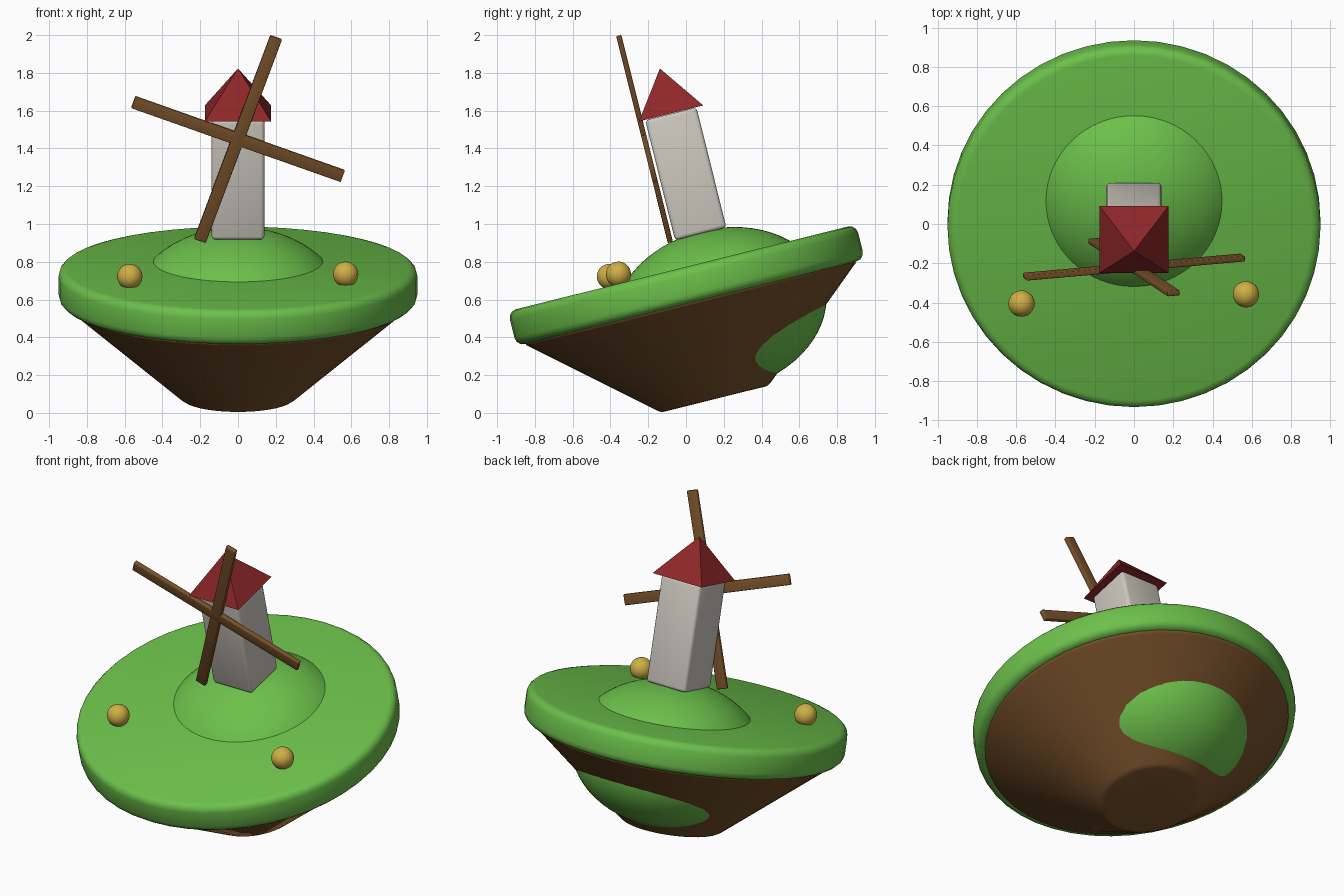
import bpy, bmesh, math
from mathutils import Matrix, Vector

if "Cube" in bpy.data.objects:
    bpy.data.objects.remove(bpy.data.objects["Cube"])

# The whole island leans forward; parts are modelled upright, then tilted
TILT = Matrix.Rotation(math.radians(14), 4, 'X')
ISLAND_Y = 0.165   # axis of the floating island
MILL_Y = 0.307     # axis of the hill and mill


def material(name, rgb):
    m = bpy.data.materials.new(name)
    m.diffuse_color = (*rgb, 1)
    m.use_nodes = True
    m.node_tree.nodes["Principled BSDF"].inputs["Base Color"].default_value = m.diffuse_color
    return m


GREEN = material("grass_green", (0.15, 0.53, 0.07))
BROWN = material("earth_brown", (0.19, 0.083, 0.023))
WHITE = material("wall_white", (0.62, 0.59, 0.53))
RED = material("roof_red", (0.27, 0.02, 0.022))
GOLD = material("gold", (0.62, 0.43, 0.06))


def finish(bm, name, mat, smooth=True):
    bmesh.ops.recalc_face_normals(bm, faces=bm.faces)
    me = bpy.data.meshes.new(name)
    bm.to_mesh(me)
    bm.free()
    me.materials.append(mat)
    ob = bpy.data.objects.new(name, me)
    bpy.context.collection.objects.link(ob)
    ob.matrix_world = TILT
    if smooth:
        bpy.ops.object.select_all(action='DESELECT')
        ob.select_set(True)
        bpy.context.view_layer.objects.active = ob
        bpy.ops.object.shade_smooth_by_angle(angle=math.radians(38))
    return ob


def lathe(name, profile, mat, sides=48):
    bm = bmesh.new()
    vs = [bm.verts.new((r, 0, z)) for r, z in profile]
    es = [bm.edges.new(p) for p in zip(vs, vs[1:])]
    bmesh.ops.spin(bm, geom=vs + es, cent=(0, 0, 0), axis=(0, 0, 1),
                   angle=math.tau, steps=sides)
    bmesh.ops.remove_doubles(bm, verts=bm.verts, dist=1e-4)
    bmesh.ops.translate(bm, verts=bm.verts, vec=(0, ISLAND_Y, 0))
    return finish(bm, name, mat)


def box(name, centre, size, mat, bevel, turn=0):
    bm = bmesh.new()
    bmesh.ops.create_cube(bm, size=1)
    bmesh.ops.scale(bm, verts=bm.verts, vec=size)
    bmesh.ops.bevel(bm, geom=bm.edges[:], offset=bevel, segments=3,
                    profile=0.5, affect='EDGES')
    bmesh.ops.transform(bm, verts=bm.verts, matrix=Matrix.Translation(centre)
                        @ Matrix.Rotation(math.radians(turn), 4, 'Y'))
    return finish(bm, name, mat)


def ball(name, centre, radii, mat, seg=32):
    bm = bmesh.new()
    bmesh.ops.create_uvsphere(bm, u_segments=seg, v_segments=seg // 2, radius=1)
    bmesh.ops.scale(bm, verts=bm.verts, vec=radii)
    bmesh.ops.translate(bm, verts=bm.verts, vec=centre)
    return finish(bm, name, mat)


# Earth cone under the island
lathe("earth_cone", [(0, 0.034), (0.275, 0.034), (0.292, 0.037), (0.31, 0.048),
                     (0.888, 0.544), (0.897, 0.550), (0.9, 0.556),
                     (0.9, 0.6), (0, 0.6)], BROWN)

# Grass slab with rounded rim
R, LOW, HIGH, B = 0.95, 0.56, 0.75, 0.045
arc = [math.radians(a) for a in (-90, -60, -30, 0)]
rim = [(R - B + B * math.cos(a), LOW + B + B * math.sin(a)) for a in arc]
rim += [(r, LOW + HIGH - z) for r, z in reversed(rim)]
lathe("grass_slab", [(0, LOW)] + rim + [(0, HIGH)], GREEN)

# Hill, which also bulges out of the back of the cone
ball("hill", (0, MILL_Y, 0.485), (0.57, 0.57, 0.43), GREEN, 64)

# Mill tower
box("tower", (0, MILL_Y - 0.002, 1.228), (0.28, 0.28, 0.656), WHITE, 0.02)

# Pyramid roof
bm = bmesh.new()
bmesh.ops.create_cone(bm, cap_ends=True, segments=4, radius1=0.1755 * math.sqrt(2),
                      radius2=0, depth=0.245)
bmesh.ops.transform(bm, verts=bm.verts, matrix=Matrix.Translation((0, MILL_Y, 1.68))
                    @ Matrix.Rotation(math.radians(45), 4, 'Z'))
bmesh.ops.remove_doubles(bm, verts=bm.verts, dist=1e-4)
finish(bm, "roof", RED, smooth=False)

# Crossed sails in front of the tower
for i, turn in enumerate((20, 110)):
    box(f"sail_{i + 1}", (0, 0.138, 1.46), (0.066, 0.028, 1.18), BROWN, 0.005, turn)

# Golden balls resting on the grass, placed by their tilted position
for i, pos in enumerate(((-0.573, -0.405, 0.722), (0.57, -0.358, 0.734))):
    ball(f"gold_ball_{i + 1}", TILT.inverted() @ Vector(pos), (0.067,) * 3, GOLD)
